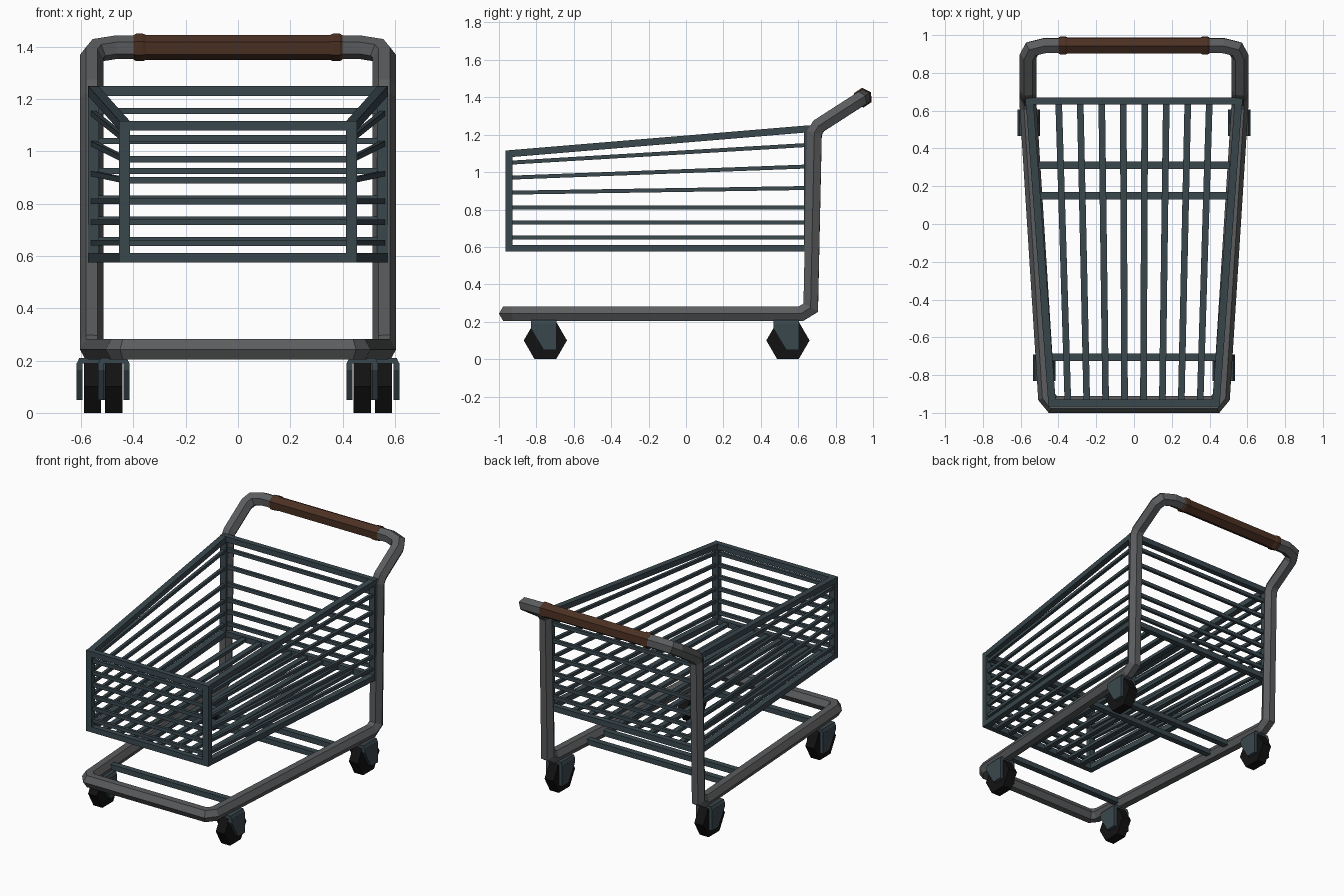
import bpy, bmesh, math
from mathutils import Vector

cube = bpy.data.objects.get("Cube")
if cube:
    bpy.data.objects.remove(cube)


def material(name, rgb):
    m = bpy.data.materials.new(name)
    m.use_nodes = True
    m.diffuse_color = (*rgb, 1)
    m.node_tree.nodes["Principled BSDF"].inputs["Base Color"].default_value = (*rgb, 1)
    return m


GREY = material("frame grey", (0.105, 0.108, 0.112))
TEAL = material("dark teal metal", (0.042, 0.064, 0.076))
BROWN = material("grip brown", (0.07, 0.03, 0.017))
BLACK = material("wheel black", (0.006, 0.006, 0.006))


def finish(name, bm, mat, mirror=False):
    bmesh.ops.recalc_face_normals(bm, faces=bm.faces)
    mesh = bpy.data.meshes.new(name)
    bm.to_mesh(mesh)
    bm.free()
    mesh.materials.append(mat)
    ob = bpy.data.objects.new(name, mesh)
    bpy.context.collection.objects.link(ob)
    if mirror:
        mod = ob.modifiers.new("Mirror", 'MIRROR')
        mod.use_clip = True
    return ob


def loft(bm, rings, caps=True):
    """Skin a list of equal-length vertex rings."""
    rings = [[bm.verts.new(p) for p in r] for r in rings]
    n = len(rings[0])
    for a, b in zip(rings, rings[1:]):
        for i in range(n):
            bm.faces.new((a[i], a[(i + 1) % n], b[(i + 1) % n], b[i]))
    if caps:
        bm.faces.new(rings[0])
        bm.faces.new(rings[-1])


def beam(bm, p, q, w, h):
    """Rectangular bar from p to q, w wide sideways and h high."""
    p, q = Vector(p), Vector(q)
    d = (q - p).normalized()
    ref = Vector((0, 1, 0)) if abs(d.z) > 0.9 else Vector((0, 0, 1))
    side = d.cross(ref).normalized() * w / 2
    up = side.cross(d).normalized() * h / 2
    loft(bm, [[c + side + up, c - side + up, c - side - up, c + side - up] for c in (p, q)])


def hexagon(x, y, z, r, tilt=0.0):
    """Hexagon in the yz plane."""
    return [Vector((x, y + r * math.cos(tilt + i * math.pi / 3),
                    z + r * math.sin(tilt + i * math.pi / 3))) for i in range(6)]


def sweep(bm, path, ring):
    """Carry a ring along a path with mitred corners."""
    path = [Vector(p) for p in path]
    rings = [ring]
    for i in range(1, len(path)):
        d = (path[i] - path[i - 1]).normalized()
        nxt = (path[i + 1] - path[i]).normalized() if i + 1 < len(path) else d
        normal = d + nxt
        ring = [v + d * ((path[i] - v).dot(normal) / d.dot(normal)) for v in ring]
        rings.append(ring)
    loft(bm, rings, caps=False)


# Tubular frame: half the loop from front bar to handle, mirrored
HANDLE_Y, HANDLE_Z = 0.945, 1.398
path = [(0, -0.955, 0.243), (0.43, -0.955, 0.243), (0.463, -0.915, 0.243),
        (0.56, 0.615, 0.243), (0.56, 0.667, 0.275), (0.56, 0.687, 1.21),
        (0.56, 0.71, 1.247), (0.56, 0.89, 1.363), (0.54, 0.928, 1.387),
        (0.47, HANDLE_Y, HANDLE_Z), (0, HANDLE_Y, HANDLE_Z)]
bm = bmesh.new()
sweep(bm, path, hexagon(0, -0.955, 0.243, 0.045))
finish("tubular_frame", bm, GREY, mirror=True)

# Handle grip with a bulged collar at each end
bm = bmesh.new()
profile = [(0.4, 0.046), (0.39, 0.053), (0.365, 0.053), (0.352, 0.048)]
stations = [(-x, r) for x, r in profile] + profile[::-1]
loft(bm, [hexagon(x, HANDLE_Y, HANDLE_Z, r, math.radians(34)) for x, r in stations])
finish("handle_grip", bm, BROWN)

# Basket outline
YF, YR = -0.947, 0.65
XF, XR = 0.434, 0.553
Z0, ZF, ZR = 0.593, 1.098, 1.231
T = 0.037
bm = bmesh.new()
for s in (-1, 1):
    beam(bm, (s * XF, YF, Z0 - T / 2), (s * XF, YF, ZF + T / 2), 0.043, T)
    beam(bm, (s * XR, YR, Z0 - T / 2), (s * XR, YR, ZR + T / 2), 0.043, T)
    beam(bm, (s * XF, YF, Z0), (s * XR, YR, Z0), 0.04, T)
    beam(bm, (s * XF, YF, ZF), (s * XR, YR, ZR), 0.04, T)
for x, y, top in ((XF, YF, ZF), (XR, YR, ZR)):
    for z in (Z0, top):
        beam(bm, (-x, y, z), (x, y, z), T, T)
finish("basket_outline", bm, TEAL)

# Basket wall bars, fanning out towards the rear
bm = bmesh.new()
front_z = [0.65 + 0.08 * i for i in range(6)]
rear_z = [0.65, 0.73, 0.81, 0.915, 1.03, 1.145]
for zf, zr in zip(front_z, rear_z):
    for s in (-1, 1):
        beam(bm, (s * XF, YF, zf), (s * XR, YR, zr), 0.02, 0.021)
    beam(bm, (-XF, YF, zf), (XF, YF, zf), 0.02, 0.024)
    beam(bm, (-XR, YR, zr + 0.01), (XR, YR, zr + 0.01), 0.02, 0.024)
finish("basket_wall_bars", bm, TEAL)

# Basket floor slats
bm = bmesh.new()
for i in range(8):
    k = i - 3.5
    beam(bm, (k * 0.1, YF, Z0), (k * 0.114, YR, Z0), 0.035, 0.021)
finish("basket_floor_slats", bm, TEAL)

# Lower cross bars between the frame rails
bm = bmesh.new()
for y in (-0.705, 0.15, 0.31):
    x = 0.522 + 0.062 * y
    beam(bm, (-x, y, 0.243), (x, y, 0.243), 0.04, 0.035)
finish("lower_cross_bars", bm, TEAL)

# Casters: hexagonal wheel held in a fork with a chamfered top
fork = [(-0.078, 0.19), (0.06, 0.19), (0.06, 0.05), (-0.01, 0.05), (-0.078, 0.165)]
for place, cx, cy in (("front", 0.475, -0.752), ("rear", 0.557, 0.545)):
    for side, s in (("left", 1), ("right", -1)):
        bm = bmesh.new()
        loft(bm, [hexagon(s * cx + dx, cy, 0.1, 0.1155) for dx in (-0.033, 0.033)])
        finish(f"{place}_{side}_wheel", bm, BLACK)

        bm = bmesh.new()
        for a in (-1, 1):
            loft(bm, [[(s * cx + a * dx, cy + y, z) for y, z in fork] for dx in (0.037, 0.06)])
        loft(bm, [[(s * cx + dx, cy + y, z) for dx, y in
                   ((-w, -0.078), (w, -0.078), (w, 0.06), (-w, 0.06))]
                  for w, z in ((0.06, 0.188), (0.05, 0.21))])
        finish(f"{place}_{side}_caster_fork", bm, TEAL)
